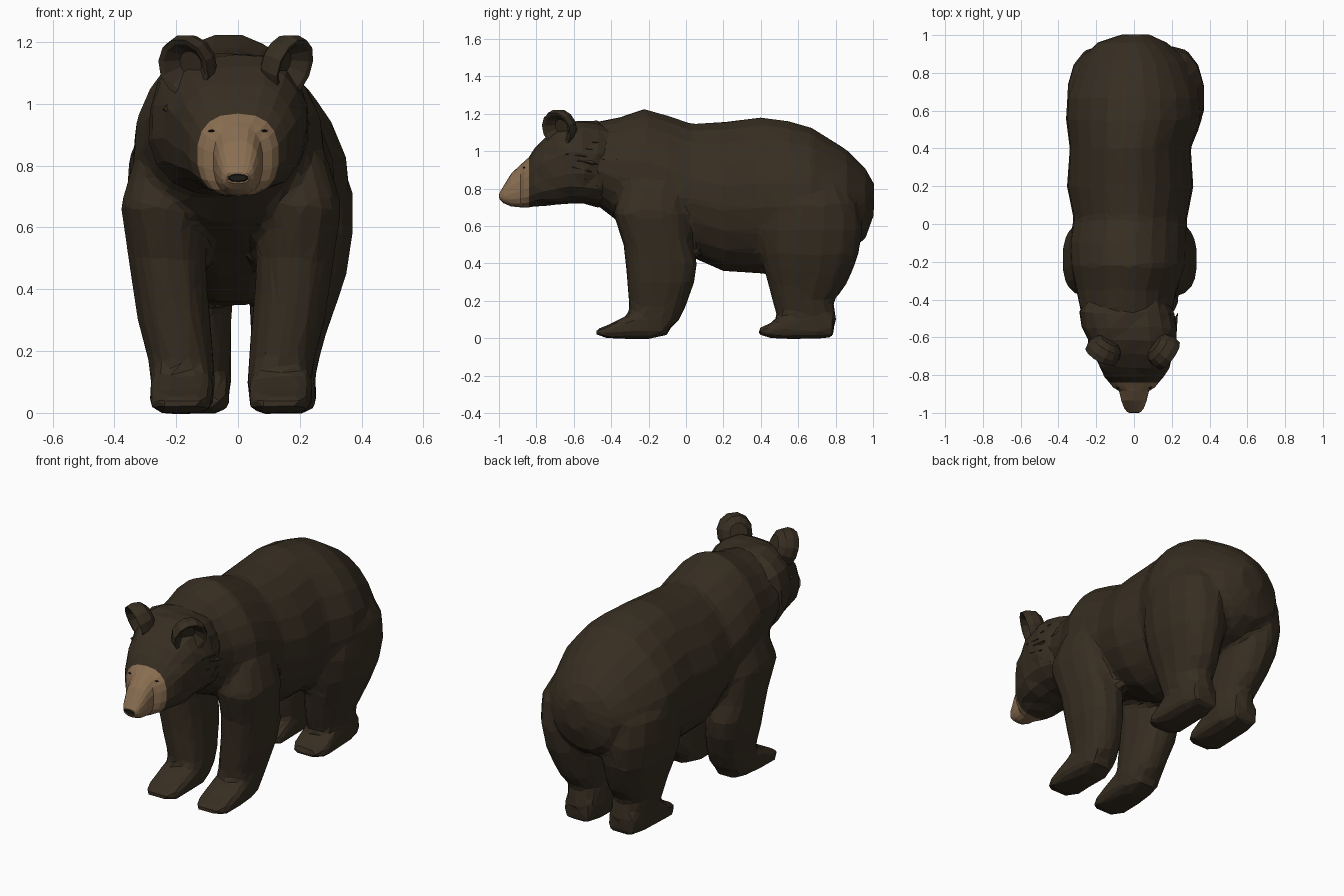
import bpy, bmesh, math, random
from mathutils import Matrix, Vector

random.seed(4)
cube = bpy.data.objects.get("Cube")
if cube:
    bpy.data.objects.remove(cube, do_unlink=True)


def material(name, rgb):
    m = bpy.data.materials.new(name)
    m.use_nodes = True
    m.diffuse_color = (*rgb, 1)
    bsdf = next(n for n in m.node_tree.nodes if n.type == 'BSDF_PRINCIPLED')
    bsdf.inputs["Base Color"].default_value = (*rgb, 1)
    bsdf.inputs["Roughness"].default_value = 0.9
    return m


fur = material("dark_brown_fur", (0.038, 0.027, 0.0155))
tan = material("tan_muzzle", (0.25, 0.155, 0.083))
black = material("black_nose", (0.012, 0.010, 0.008))


def power(v, e):
    return math.copysign(abs(v) ** e, v)


def loft(bm, sections, n=16, e=0.9, taper=0.0):
    """Skin closed rings of (centre, half axis u, half axis v); taper narrows the v side."""
    rings = []
    for c, u, v in sections:
        ring = []
        for i in range(n):
            a = math.tau * (i + 0.5) / n
            narrow = 1 - taper * max(0, math.sin(a))
            ring.append(bm.verts.new(Vector(c) + Vector(u) * power(math.cos(a), e) * narrow
                                     + Vector(v) * power(math.sin(a), e)))
        rings.append(ring)
    for a, b in zip(rings, rings[1:]):
        for i in range(n):
            j = (i + 1) % n
            bm.faces.new((a[i], a[j], b[j], b[i]))
    bm.faces.new(rings[0][::-1])
    bm.faces.new(rings[-1])


def along_y(rows):
    """Rows of y, centre x, bottom, top, half width."""
    return [((x, y, (b + t) / 2), (w, 0, 0), (0, 0, (t - b) / 2)) for y, x, b, t, w in rows]


def along_z(rows, side, shift):
    """Rows of z, inner x, outer x, front y, back y."""
    return [((side * (i + o) / 2 + shift, (f + k) / 2, z), ((o - i) / 2, 0, 0), (0, (k - f) / 2, 0))
            for z, i, o, f, k in rows]


def finish(bm, name, mats):
    bmesh.ops.recalc_face_normals(bm, faces=bm.faces)
    me = bpy.data.meshes.new(name)
    bm.to_mesh(me)
    bm.free()
    for m in mats:
        me.materials.append(m)
    ob = bpy.data.objects.new(name, me)
    bpy.context.scene.collection.objects.link(ob)
    return ob


# Torso from rump to neck
body = bmesh.new()
loft(body, along_y([
    (1.005, 0.01, 0.66, 0.83, 0.07), (0.96, -0.01, 0.53, 0.91, 0.19), (0.86, 0, 0.46, 1.01, 0.285),
    (0.67, 0, 0.40, 1.13, 0.36), (0.55, 0, 0.36, 1.165, 0.365), (0.40, -0.02, 0.342, 1.185, 0.325),
    (0.20, -0.02, 0.355, 1.16, 0.34), (0.03, -0.02, 0.43, 1.15, 0.305),
    (-0.10, -0.03, 0.51, 1.195, 0.315), (-0.22, -0.03, 0.56, 1.23, 0.31),
    (-0.35, -0.04, 0.61, 1.185, 0.27), (-0.45, -0.04, 0.69, 1.165, 0.25),
    (-0.55, -0.02, 0.75, 1.14, 0.22)]), 20, 1.0, 0.16)

# Legs and paws, fused into the torso
front_leg = [
    (0.97, 0.10, 0.22, -0.27, -0.05), (0.82, 0.10, 0.315, -0.34, -0.01),
    (0.67, 0.09, 0.36, -0.39, 0.01), (0.50, 0.08, 0.335, -0.335, 0.03),
    (0.40, 0.075, 0.32, -0.325, 0.06), (0.30, 0.065, 0.305, -0.315, 0.045),
    (0.17, 0.055, 0.27, -0.305, 0.0), (0.09, 0.05, 0.26, -0.31, -0.04), (0.02, 0.06, 0.25, -0.30, -0.12)]
hind_leg = [
    (0.88, 0.08, 0.28, 0.50, 0.82), (0.72, 0.03, 0.365, 0.42, 0.92), (0.58, 0.02, 0.365, 0.39, 0.945),
    (0.45, 0.02, 0.345, 0.40, 0.925), (0.36, 0.025, 0.315, 0.42, 0.89),
    (0.28, 0.03, 0.285, 0.44, 0.855), (0.20, 0.03, 0.26, 0.46, 0.79),
    (0.10, 0.03, 0.24, 0.49, 0.805), (0.02, 0.04, 0.23, 0.50, 0.78)]
front_paw = [(-0.48, 0.015, 0.05, 0.07), (-0.42, 0.0, 0.07, 0.10), (-0.30, -0.005, 0.13, 0.105),
             (-0.20, -0.005, 0.17, 0.10), (-0.10, 0.015, 0.12, 0.08)]
hind_paw = [(0.385, 0.02, 0.055, 0.07), (0.45, 0.0, 0.08, 0.105), (0.55, -0.005, 0.14, 0.105),
            (0.70, -0.005, 0.16, 0.10), (0.79, 0.005, 0.14, 0.08)]
for side in (-1, 1):
    for leg, paw, shift, cx, square in ((front_leg, front_paw, -0.022, 0.16, 0.82),
                                        (hind_leg, hind_paw, 0.01, 0.14, 0.94)):
        loft(body, along_z(leg, side, shift), 14, square)
        loft(body, along_y([(y, side * cx + shift, b, t, w) for y, b, t, w in paw]), 12, 0.55)

coat = finish(body, "body_and_legs", [fur])
mod = coat.modifiers.new("fuse", 'REMESH')
mod.mode = 'VOXEL'
mod.voxel_size = 0.02
mod = coat.modifiers.new("soften", 'SMOOTH')
mod.factor = 0.5
mod.iterations = 3
mod = coat.modifiers.new("facet", 'DECIMATE')
mod.ratio = 0.06

# Head, tapering under the brow into the tan muzzle
bm = bmesh.new()
loft(bm, along_y([
    (-0.40, -0.04, 0.72, 1.13, 0.22), (-0.47, -0.04, 0.705, 1.16, 0.25), (-0.55, -0.025, 0.715, 1.168, 0.25),
    (-0.62, -0.01, 0.72, 1.162, 0.232), (-0.69, 0, 0.71, 1.125, 0.212), (-0.76, 0, 0.71, 1.07, 0.185),
    (-0.81, 0, 0.705, 1.015, 0.158), (-0.84, 0, 0.70, 0.968, 0.132), (-0.865, 0, 0.70, 0.945, 0.112),
    (-0.885, 0, 0.70, 0.928, 0.08), (-0.935, 0, 0.705, 0.88, 0.068), (-0.975, 0, 0.722, 0.815, 0.053),
    (-0.996, 0, 0.742, 0.78, 0.036)]), 18, 0.8)
for v in bm.verts:
    if v.co.y > -0.8:
        v.co += Vector([random.uniform(-1, 1) * 0.006 for _ in range(3)])
for f in bm.faces:
    f.material_index = int(f.calc_center_median().y < -0.845)
bmesh.ops.triangulate(bm, faces=[f for f in bm.faces if len(f.verts) == 4])
finish(bm, "head", [fur, tan])

# Nose pad
bm = bmesh.new()
loft(bm, along_y([(-0.965, 0, 0.75, 0.78, 0.04), (-0.99, 0, 0.742, 0.778, 0.041),
                  (-1.0, 0, 0.75, 0.77, 0.028)]), 10)
finish(bm, "nose", [black])

# Cupped ears, narrow dark eyes and ragged cheek fur on both sides
for side, label, yaw in ((-1, "right", 30), (1, "left", 54)):
    bm = bmesh.new()
    cup = [(0.075, 0.05), (0.05, 0.083), (0.01, 0.096), (-0.025, 0.092), (-0.02, 0.076), (0.025, 0.04)]
    loft(bm, [((0, y, 0), (r, 0, 0), (0, 0, r * 1.08)) for y, r in cup], 12, 1)
    turn = Matrix.Rotation(side * math.radians(yaw), 4, 'Z') @ Matrix.Rotation(math.radians(18), 4, 'X')
    bm.transform(Matrix.Translation((side * 0.165, -0.68, 1.122)) @ turn)
    finish(bm, label + "_ear", [fur])

    bm = bmesh.new()
    bmesh.ops.create_icosphere(bm, subdivisions=1, radius=0.011)
    bm.transform(Matrix.Translation((side * 0.085, -0.866, 0.912)) @ Matrix.Diagonal((1.2, 0.7, 0.4, 1)))
    finish(bm, label + "_eye", [black])

    bm = bmesh.new()
    for i in range(9):
        a = math.radians(-55 + 11 * i)
        out = Vector((side * math.cos(a), 0, math.sin(a)))
        base = Vector((-0.01, -0.58 + 0.03 * (i % 3), 0.94)) + Vector((out.x * 0.225, 0, out.z * 0.2))
        lean = (out * 0.35 + Vector((0, 1, -0.2))).to_track_quat('Z', 'Y').to_matrix().to_4x4()
        bmesh.ops.create_cone(bm, cap_ends=True, segments=4, radius1=0.03, radius2=0, depth=0.11,
                              matrix=Matrix.Translation(base) @ lean)
    finish(bm, label + "_cheek_fur", [fur])
